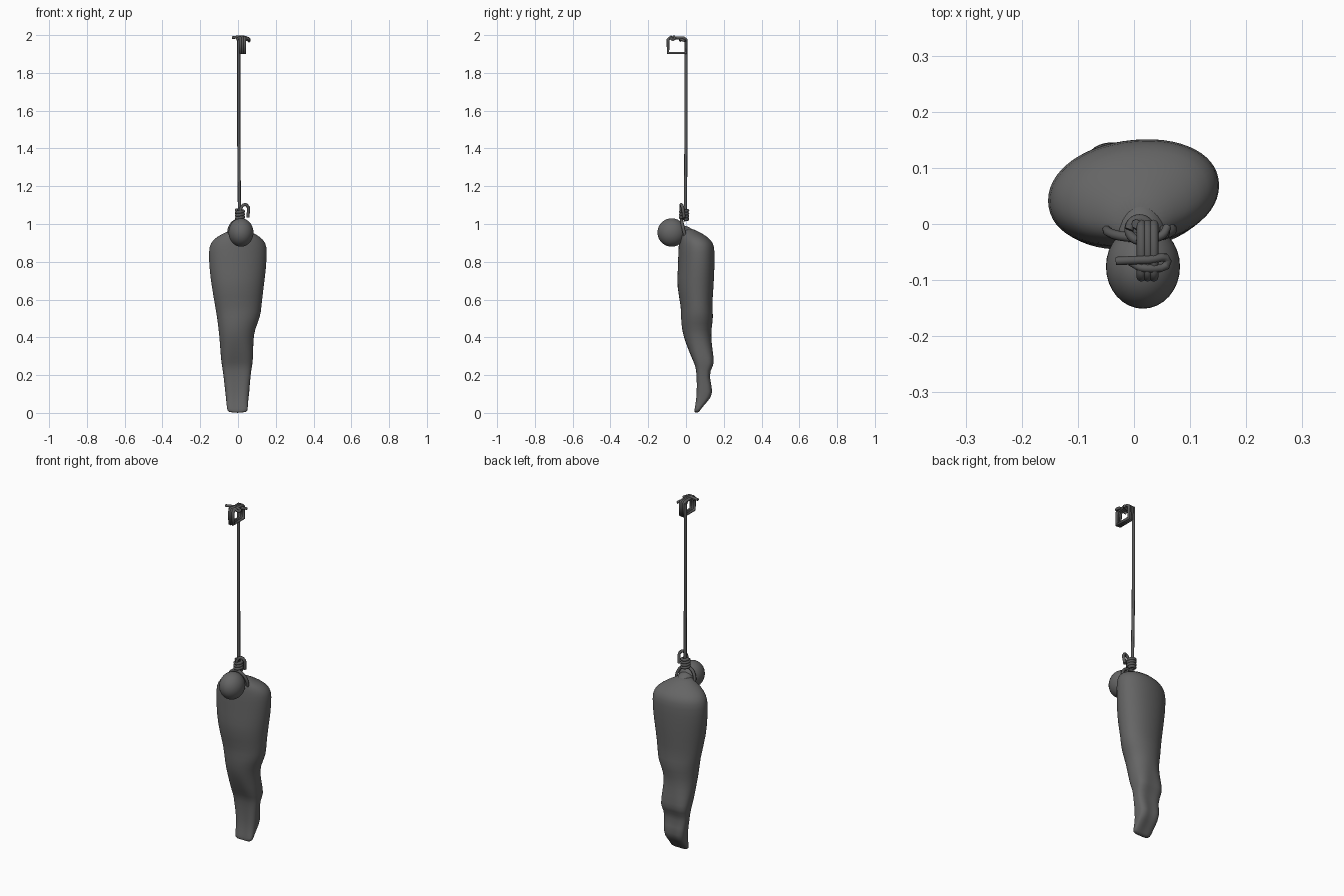
import bpy, bmesh, math

if "Cube" in bpy.data.objects:
    bpy.data.objects.remove(bpy.data.objects["Cube"])


def material(name, value):
    mat = bpy.data.materials.new(name)
    mat.diffuse_color = (value, value, value, 1)
    mat.use_nodes = True
    mat.node_tree.nodes["Principled BSDF"].inputs["Base Color"].default_value = mat.diffuse_color
    return mat


cloth = material("dark_cloth", 0.13)
fibre = material("dark_rope", 0.10)


def loft(name, rings, sides=28):
    """rings: z, xmin, xmax, ymin, ymax; lean, crease and boxiness follow from height"""
    bm = bmesh.new()
    loops = []
    for z, x0, x1, y0, y1 in rings:
        lean = 0.09 * min(1, max(0, (z - 0.2) / 0.5)) * min(1, (1 - z) / 0.08)
        crease = 0.2 * max(0, 1 - z / 0.45)
        power = 0.65 if z < 0.3 else 0.95
        loop = []
        for i in range(sides):
            a = 2 * math.pi * i / sides
            c, s = (math.copysign(abs(v) ** power, v) for v in (math.cos(a), math.sin(a)))
            s *= 1 - crease * math.exp(-8 * c * c)
            x = (x0 + x1) / 2 + c * (x1 - x0) / 2
            y = (y0 + y1) / 2 + s * (y1 - y0) / 2 + lean * x
            loop.append(bm.verts.new((x, y, z)))
        loops.append(loop)
    for a, b in zip(loops, loops[1:]):
        for i in range(sides):
            j = (i + 1) % sides
            bm.faces.new((a[i], a[j], b[j], b[i]))
    bm.faces.new(loops[0])
    bm.faces.new(loops[-1])
    bmesh.ops.recalc_face_normals(bm, faces=bm.faces[:])
    for f in bm.faces:
        f.smooth = True
    me = bpy.data.meshes.new(name)
    bm.to_mesh(me)
    bm.free()
    me.materials.append(cloth)
    ob = bpy.data.objects.new(name, me)
    bpy.context.collection.objects.link(ob)
    m = ob.modifiers.new("smooth", 'SUBSURF')
    m.levels = m.render_levels = 1
    return ob


def rope(name, pts, r=0.0085, smooth=True, cyclic=False):
    cu = bpy.data.curves.new(name, 'CURVE')
    cu.dimensions = '3D'
    cu.bevel_depth = r
    cu.bevel_resolution = 2
    cu.use_fill_caps = True
    cu.resolution_u = 4
    cu.materials.append(fibre)
    sp = cu.splines.new('BEZIER')
    sp.bezier_points.add(len(pts) - 1)
    kind = 'AUTO' if smooth else 'VECTOR'
    for b, p in zip(sp.bezier_points, pts):
        b.co = p
        b.handle_left_type = b.handle_right_type = kind
    sp.use_cyclic_u = cyclic
    ob = bpy.data.objects.new(name, cu)
    bpy.context.collection.objects.link(ob)
    return ob


def ball(name, loc, scale, tilt=0.0):
    bpy.ops.mesh.primitive_uv_sphere_add(segments=32, ring_count=20, location=loc, rotation=(tilt, 0, 0))
    ob = bpy.context.object
    ob.name = name
    ob.scale = scale
    ob.data.materials.append(cloth)
    bpy.ops.object.shade_smooth()


# Wrapped cloth body: tapered, with uneven folds and a pointed foot end
loft("wrapped_body", [
    (0.0, -0.053, 0.048, 0.042, 0.068),
    (0.02, -0.058, 0.052, 0.044, 0.08),
    (0.06, -0.062, 0.053, 0.05, 0.115),
    (0.105, -0.067, 0.06, 0.054, 0.155),
    (0.20, -0.077, 0.066, 0.055, 0.117),
    (0.25, -0.085, 0.075, 0.048, 0.148),
    (0.28, -0.09, 0.08, 0.032, 0.152),
    (0.38, -0.097, 0.081, -0.008, 0.136),
    (0.44, -0.103, 0.088, -0.022, 0.134),
    (0.51, -0.112, 0.12, -0.028, 0.146),
    (0.56, -0.121, 0.124, -0.025, 0.137),
    (0.67, -0.14, 0.137, -0.049, 0.146),
    (0.76, -0.152, 0.149, -0.042, 0.15),
    (0.86, -0.157, 0.155, -0.04, 0.152),
    (0.90, -0.146, 0.148, -0.037, 0.144),
    (0.932, -0.115, 0.12, -0.034, 0.115),
    (0.958, -0.06, 0.07, -0.03, 0.07),
    (0.976, -0.03, 0.04, -0.025, 0.035),
])

# Covered head leaning forward, and the neck joining it to the body
ball("covered_head", (0.016, -0.076, 0.955), (0.066, 0.075, 0.075))
ball("neck", (0.012, -0.012, 0.945), (0.046, 0.062, 0.046), -0.3)

# Long hanging rope
rope("hanging_rope", [(0.008, -0.004, 1.03), (0.004, 0, 1.5), (0.004, 0, 1.98)])

# Loop around the neck
angles = [2 * math.pi * i / 12 for i in range(12)]
rope("neck_loop", [(0.01 + 0.058 * math.sin(a), -0.01 - 0.014 * math.cos(a), 0.957 + 0.064 * math.cos(a))
                   for a in angles], cyclic=True)

# Coiled knot with a loose end
rope("knot_coil", [(0.01 + 0.019 * math.cos(i * math.pi / 4), -0.01 + 0.019 * math.sin(i * math.pi / 4),
                    1.022 + 0.0019 * i) for i in range(29)])
rope("knot_tail", [(0.012, -0.022, 1.02), (0.022, -0.027, 1.095), (0.046, -0.022, 1.10), (0.053, -0.01, 1.035)])

# Squared turns over the missing beam
for k in range(3):
    x = 0.013 + 0.011 * k
    rope(f"beam_turn_{k + 1}", [(x, y, z) for y, z in (
        (0, 1.905), (0, 1.975), (-0.012, 1.985), (-0.085, 1.985), (-0.095, 1.975), (-0.095, 1.905))],
        smooth=False, cyclic=True)

# Cross hitch tying the turns together
rope("cross_hitch", [(-0.032, -0.066, 1.986), (0.025, -0.064, 1.991), (0.06, -0.066, 1.978),
                     (0.02, -0.079, 1.99), (-0.006, -0.068, 1.976)], r=0.0075)
rope("hitch_end", [(0.012, -0.03, 1.972), (0.05, -0.02, 1.975), (0.06, -0.004, 1.968)], r=0.0075)
